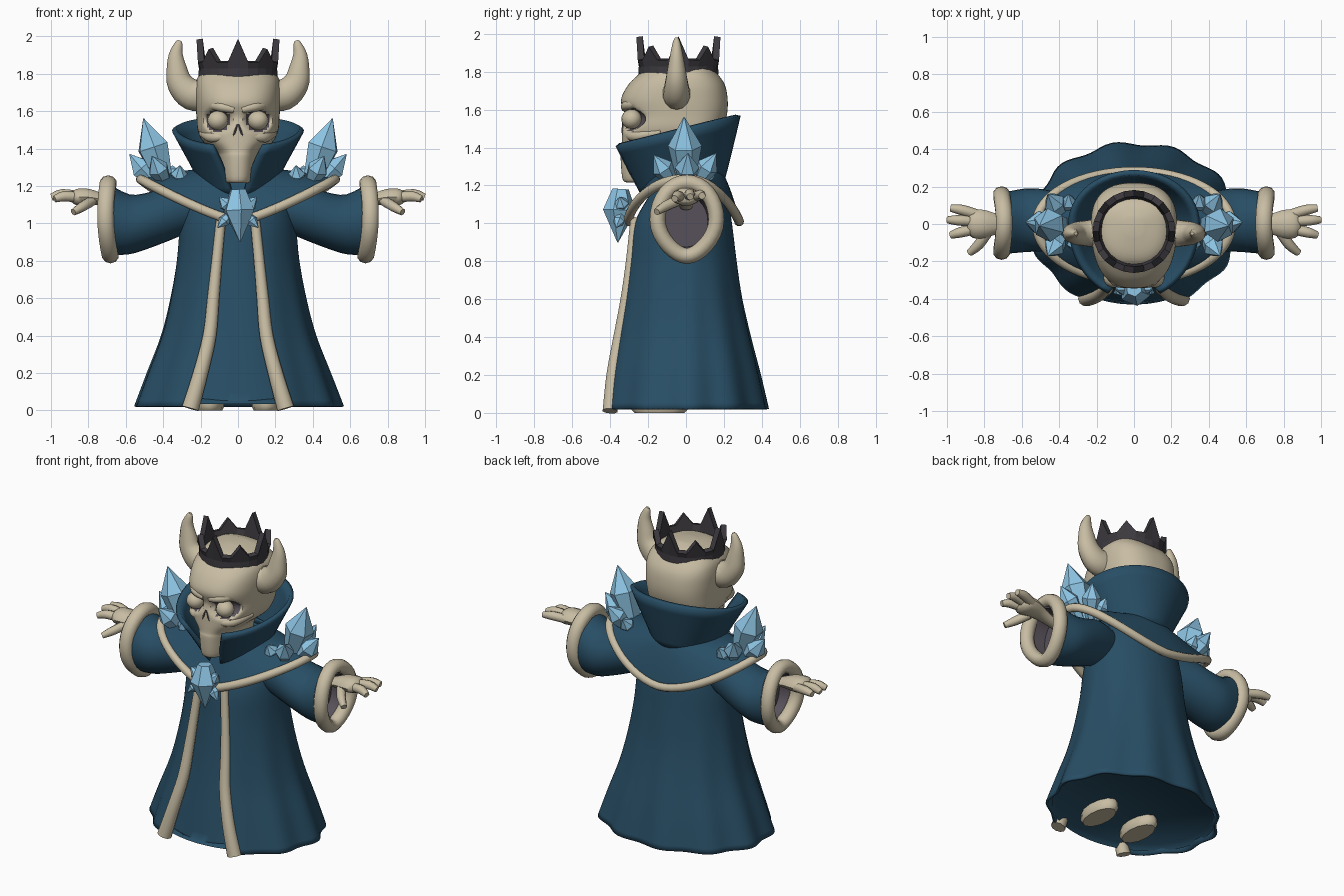
import bpy, bmesh, math
from mathutils import Vector

if "Cube" in bpy.data.objects:
    bpy.data.objects.remove(bpy.data.objects["Cube"])

def material(name, rgb):
    m = bpy.data.materials.new(name)
    m.diffuse_color = (*rgb, 1)
    m.use_nodes = True
    m.node_tree.nodes["Principled BSDF"].inputs["Base Color"].default_value = m.diffuse_color
    return m

BLUE = material("deep blue cloth", (0.021, 0.076, 0.13))
BONE = material("bone", (0.58, 0.51, 0.37))
ICE = material("ice crystal", (0.27, 0.56, 0.78))
IRON = material("dark iron", (0.045, 0.041, 0.048))
SHADE = material("grey lining", (0.095, 0.082, 0.10))

def finish(name, bm, mats, angle=50, mirror=False, thick=0):
    bmesh.ops.recalc_face_normals(bm, faces=bm.faces)
    me = bpy.data.meshes.new(name)
    bm.to_mesh(me)
    bm.free()
    for m in mats:
        me.materials.append(m)
    if angle:
        me.shade_smooth()
        me.set_sharp_from_angle(angle=math.radians(angle))
    ob = bpy.data.objects.new(name, me)
    bpy.context.collection.objects.link(ob)
    if thick:
        s = ob.modifiers.new("thickness", 'SOLIDIFY')
        s.thickness, s.offset = thick, 0
    if mirror:
        ob.modifiers.new("mirror", 'MIRROR').use_clip = False
    return ob

def loft(name, rows, mats, wrap=True, caps=(), ring=False, rule=None, **kw):
    """Skin rows of points; wrap closes each row, ring joins last row to first."""
    bm = bmesh.new()
    vs = [[bm.verts.new(p) for p in r] for r in rows]
    n = len(rows[0])
    for i in range(len(rows) if ring else len(rows) - 1):
        a, b = vs[i], vs[(i + 1) % len(rows)]
        for j in range(n if wrap else n - 1):
            k = (j + 1) % n
            f = bm.faces.new((a[j], a[k], b[k], b[j]))
            if rule:
                f.material_index = rule(i, f.calc_center_median())
    for c in caps:
        f = bm.faces.new(vs[c])
        if rule:
            f.material_index = rule(c % len(rows), f.calc_center_median())
    return finish(name, bm, mats, **kw)

def spline(pts, n):
    """Smooth path through tuples of any length."""
    out = []
    for i in range(len(pts) - 1):
        p = [pts[max(0, min(len(pts) - 1, i + k))] for k in (-1, 0, 1, 2)]
        for s in range(n):
            t = s / n
            out.append(tuple(0.5 * (2 * b + (c - a) * t + (2*a - 5*b + 4*c - d) * t*t
                       + (3*b - a - 3*c + d) * t**3) for a, b, c, d in zip(*p)))
    return out + [tuple(pts[-1])]

def tube(name, pts, mat, ref, sides=10, squash=1, ring=False, **kw):
    """Sweep a round section along (x, y, z, radius); squash acts along ref."""
    rows, n = [], len(pts)
    for i, p in enumerate(pts):
        q0 = pts[(i - 1) % n if ring else max(i - 1, 0)]
        q1 = pts[(i + 1) % n if ring else min(i + 1, n - 1)]
        t = (Vector(q1[:3]) - Vector(q0[:3])).normalized()
        u = t.cross(Vector(ref)).normalized()
        w = u.cross(t) * squash
        rows.append([Vector(p[:3]) + p[3] * (u * math.cos(2*math.pi*k/sides)
                     + w * math.sin(2*math.pi*k/sides)) for k in range(sides)])
    return loft(name, rows, [mat], ring=ring, caps=() if ring else (0, -1), **kw)

def oval(a, rx, yf, yb, z, p=1):
    """Point on an oval; angle 0 faces the front."""
    s, c = math.sin(a), math.cos(a)
    return (rx * math.copysign(abs(s)**p, s),
            -math.copysign(abs(c)**p, c) * (yf if c > 0 else yb), z)

def turn(n, a0=0):
    """n angles around the body, leaving a front gap when a0 is set."""
    if a0:
        return [a0 + (2*math.pi - 2*a0) * k / (n - 1) for k in range(n)]
    return [2*math.pi * k / n for k in range(n)]

def ball(name, centre, scale, mat, mirror=True):
    bm = bmesh.new()
    bmesh.ops.create_uvsphere(bm, u_segments=16, v_segments=10, radius=1)
    for v in bm.verts:
        v.co = Vector([c + s * x for c, s, x in zip(centre, scale, v.co)])
    return finish(name, bm, [mat], mirror=mirror)

# Robe: outer coat open at the front, gown panel behind the gap, closed underside
BODY = spline([(.02, .545, .45, .425), (.2, .48, .415, .385), (.4, .405, .375, .335),
               (.6, .355, .34, .29), (.8, .32, .31, .26), (1.0, .30, .28, .235),
               (1.15, .26, .20, .21), (1.25, .18, .16, .17)], 4)
coat, gown = [], []
for z, rx, yf, yb in BODY:
    gap = .1 + .16 * max(0, 1 - z / .8)**1.8
    fold = max(0, 1 - z / .9)
    row = []
    for a in turn(90, math.asin(gap / rx)):
        k = 1 + .028 * fold * math.cos(11 * a + 1) * min(1, a, 2*math.pi - a)
        row.append(oval(a, rx * k, yf * k, yb * k, z))
    coat.append(row)
    gown.append([oval(-.75 + 1.5 * k / 20, rx*.94, yf*.94, yb*.94,
                      max(z, .045 + .035 * abs(k / 10 - 1))) for k in range(21)])
loft("robe_coat", coat, [BLUE], wrap=False, thick=.015)
loft("gown_panel", gown, [BLUE], wrap=False)
loft("robe_underside", [[oval(a, .54 * s, .44 * s, .42 * s, z) for a in turn(48)]
     for s, z in ((.98, .035), (.92, .065))], [BLUE], caps=(-1,))

# Pale trim down both front edges
tube("front_trim", spline([(.255, -.40, .01, .046), (.20, -.385, .2, .04), (.152, -.352, .4, .036),
     (.132, -.318, .6, .032), (.113, -.293, .8, .028), (.09, -.27, 1.03, .026)], 4),
     BONE, (0, 1, 0), squash=.9, mirror=True)

# Feet: blocky elongated soles
loft("foot", [[(.152 + s * .078 * math.sin(a), -.14 - .15 * s * math.cos(a), z) for a in turn(12)]
     for z, s in ((0, .88), (.02, 1), (.06, .97), (.1, .8))], [BONE], caps=(0, -1), mirror=True)

# Shoulder cape and its trim
def cape_point(a, t):
    front = max(0, math.cos(a))
    s = abs(math.sin(a)) ** (1.25 if front else 1.7)
    k = t ** (.72 + .4 * front)
    return oval(a, .17 + .35*k, .17 + .135*k, .17 + .11*k,
                1.285 - t * (.275 - .225 * s))
loft("shoulder_cape", [[cape_point(a, t / 8) for a in turn(64)] for t in range(9)],
     [BLUE], thick=.015)
tube("cape_trim", [(*cape_point(a, 1), .026) for a in turn(64)], BONE, (0, 0, 1), ring=True)

# High flared collar, tall at the back
collar = []
for i in range(7):
    v = i / 6
    row = []
    for a in turn(48, .18 + .23 * v):
        x, y, _ = oval(a, .17 + .17*v, .225 + .17*v, .19 + .085*v, 0)
        low = 1.185 - .04 * math.cos(a)
        high = 1.41 + (y + .38) * .245
        row.append((x, y, low + (high - low) * v))
    collar.append(row)
loft("collar", collar, [BLUE], wrap=False, thick=.028)

# Wide sleeves, lining turned back inside the opening
SLEEVE = spline([(.22, 1.08, .0, .11, .11), (.35, 1.06, .01, .145, .145), (.48, 1.015, .02, .165, .15),
                 (.58, .995, .02, .17, .16), (.69, 1.02, .005, .165, .19)], 3)
SLEEVE += [(.71, 1.01, 0, .13, .155), (.60, 1.01, 0, .115, .135)]
edge = len(SLEEVE) - 3
loft("sleeve", [[(x, cy + ry * math.sin(a), cz + rz * math.cos(a)) for a in turn(28)]
     for x, cz, cy, ry, rz in SLEEVE], [BLUE, SHADE], caps=(-1,),
     rule=lambda i, c: int(i >= edge), mirror=True)

# Teardrop cuffs
cuff = []
for a in turn(32):
    c = math.cos(a)
    w = 1 if c > 0 else 1 - .22 * c * c
    cuff.append((.708 - .02*c*c + .006*c, .005 + .155 * w * math.sin(a),
                 1.02 + (.195 if c > 0 else .192) * c, .042))
tube("cuff", cuff, BONE, (1, 0, 0), squash=1.1, ring=True, mirror=True)

# Hands with spread fingers
tube("palm", spline([(.61, 0, 1.09, .035), (.72, 0, 1.125, .052), (.80, 0, 1.14, .075),
     (.86, 0, 1.14, .075), (.89, 0, 1.14, .045)], 3), BONE, (0, 0, 1), squash=.62, mirror=True)
FINGERS = [((.84, .05, 1.14), (.92, .075, 1.15), (.98, .085, 1.145)),
           ((.86, .015, 1.145), (.94, .02, 1.155), (.997, .022, 1.14)),
           ((.86, -.03, 1.14), (.93, -.045, 1.145), (.98, -.06, 1.13)),
           ((.78, -.04, 1.12), (.83, -.11, 1.09), (.88, -.155, 1.06))]
for n, f in enumerate(FINGERS):
    path = spline([(*p, r) for p, r in zip(f, (.028, .028, .019))], 3)
    tube(f"finger_{n + 1}", path, BONE, (0, 0, 1), sides=8, mirror=True)

# Skull with scooped eye sockets
EYE_X, EYE_Z = .108, 1.55
SKULL = spline([(1.215, .075, .31, -.2), (1.235, .1, .335, -.1), (1.35, .115, .345, 0),
                (1.385, .13, .34, .06), (1.44, .19, .338, .14), (1.5, .216, .335, .19),
                (1.57, .222, .322, .215), (1.65, .228, .343, .22), (1.73, .228, .305, .205),
                (1.79, .21, .245, .165), (1.845, .15, .18, .11), (1.87, .05, .06, .04)], 5)
def socket(p):
    d = math.hypot((abs(p[0]) - EYE_X) / .078, (p[2] - EYE_Z) / .068)
    return max(0, 1 - d**3) if p[1] < -.12 else 0
rows = []
for z, rx, yf, yb in SKULL:
    row = [oval(a, rx, yf, yb, z, .8) for a in turn(96)]
    rows.append([(x, y + .06 * socket((x, y, z)), z) for x, y, z in row])
loft("skull", rows, [BONE, SHADE], caps=(0, -1),
     rule=lambda i, c: int(math.hypot(abs(c.x) - EYE_X, c.z - EYE_Z) < .063 and c.y < -.12))
ball("eye", (EYE_X, -.287, EYE_Z), (.056, .054, .052), BONE)
# Brow and cheekbones sunk into the skull, nose slits
tube("brow", spline([(.02, -.322, 1.608, .02), (.10, -.305, 1.625, .026),
     (.185, -.20, 1.635, .015)], 4), BONE, (0, 1, 0), mirror=True)
tube("cheekbone", spline([(.07, -.305, 1.465, .02), (.14, -.26, 1.46, .028),
     (.19, -.13, 1.48, .02)], 4), BONE, (0, 0, 1), mirror=True)
tube("nose_slit", [(.003, -.334, 1.53, .003), (.016, -.335, 1.49, .006),
     (.026, -.334, 1.465, .004)], SHADE, (0, 1, 0), sides=6, mirror=True)

# Horns
tube("horn", spline([(.17, -.05, 1.69, .09), (.25, -.05, 1.69, .084), (.31, -.05, 1.75, .07),
     (.328, -.05, 1.83, .054), (.332, -.05, 1.90, .038), (.318, -.05, 1.958, .022),
     (.312, -.05, 1.978, .01)], 4), BONE, (0, 1, 0), sides=14, squash=.85, mirror=True)

# Spiked crown
crown = []
for part in range(3):
    row = []
    for k in range(24):
        a = 2 * math.pi * k / 24
        peak = 1.985 if k % 6 == 0 else 1.935 if k % 3 == 0 else 1.865
        r = (.195, .192, .205)[part]
        row.append((r * math.sin(a), -.04 - r * math.cos(a), (1.785, 1.83, peak)[part]))
    crown.append(row)
loft("crown", crown, [IRON], angle=0, thick=.034)

# Ice crystals: six-sided shards from base to tip
def crystal(name, base, tip, r, mirror=True, wide=.58):
    b, t = Vector(base), Vector(tip)
    q = (t - b).to_track_quat('Z', 'Y')
    length = (t - b).length
    rows = [[b + q @ Vector((r * s * math.cos(k * math.pi / 3), r * s * math.sin(k * math.pi / 3), length * h))
             for k in range(6)] for h, s in ((0, .5), (wide, 1), (1, .03))]
    loft(name, rows, [ICE], caps=(0, -1), angle=0, mirror=mirror)

SHARDS = [((.385, 0, 1.2), (.505, -.01, 1.56), .09), ((.42, 0, 1.19), (.58, .01, 1.37), .065),
          ((.38, -.06, 1.2), (.46, -.17, 1.36), .058), ((.38, .05, 1.2), (.46, .16, 1.37), .058),
          ((.32, -.06, 1.2), (.31, -.14, 1.31), .045), ((.35, .06, 1.2), (.35, .16, 1.31), .045)]
for n, s in enumerate(SHARDS):
    crystal(f"shoulder_crystal_{n + 1}", *s)

# Chest clasp of crystals
crystal("clasp_crystal_main", (0, -.345, 1.18), (.012, -.36, .9), .088, mirror=False, wide=.4)
crystal("clasp_crystal_side", (.02, -.33, 1.06), (.1, -.35, 1.14), .04)
crystal("clasp_crystal_drop", (.03, -.335, 1.06), (.11, -.37, .975), .032)
